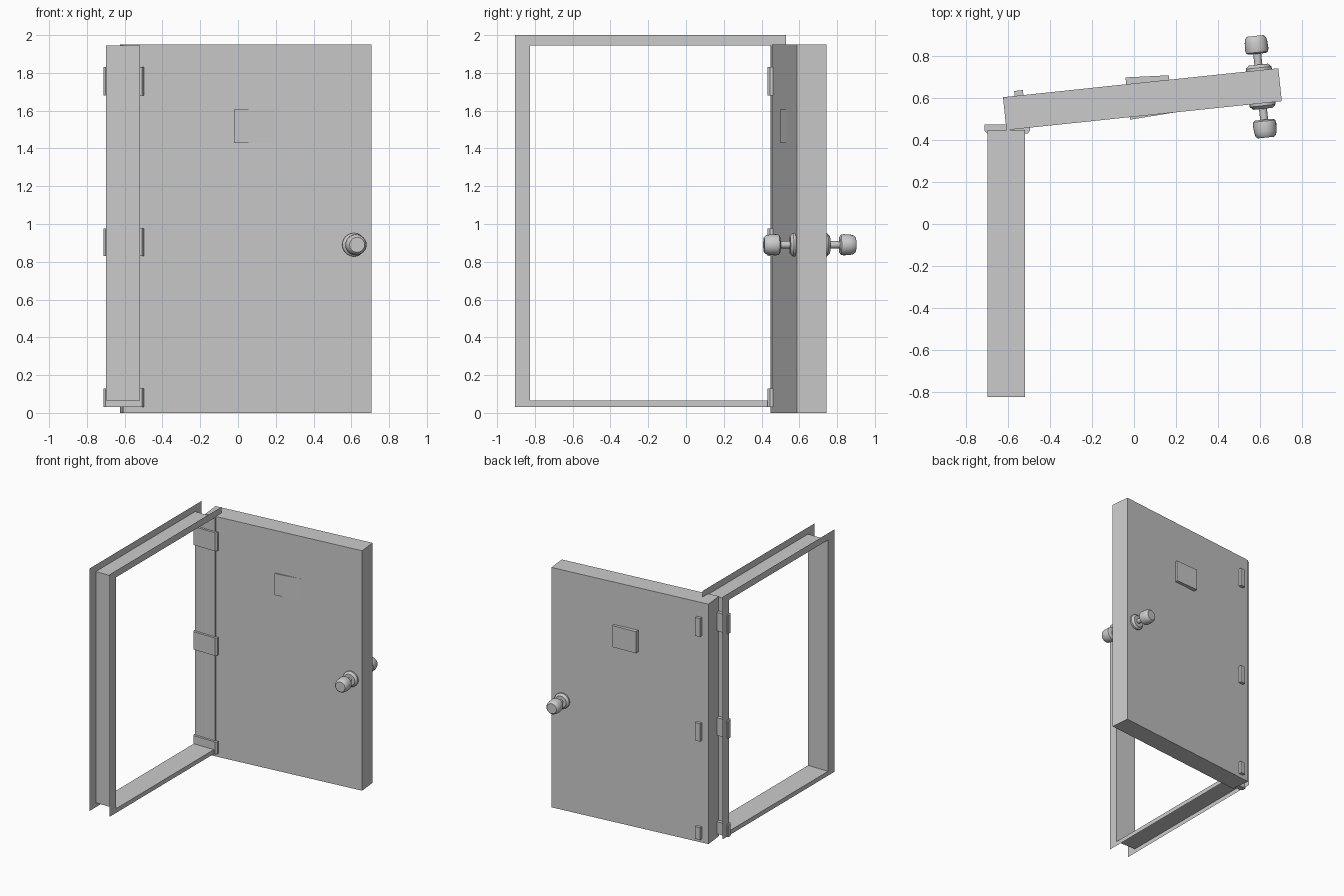
import bpy, bmesh, math
from mathutils import Matrix

if "Cube" in bpy.data.objects:
    bpy.data.objects.remove(bpy.data.objects["Cube"])

ANGLE = math.radians(6)
DOOR_C = (0.04, 0.596)
HINGES = [(0.03, 0.13), (0.83, 0.975), (1.68, 1.83)]


def make_object(name, bm, matrix=None):
    me = bpy.data.meshes.new(name)
    bm.to_mesh(me)
    bm.free()
    ob = bpy.data.objects.new(name, me)
    bpy.context.collection.objects.link(ob)
    if matrix:
        ob.matrix_world = matrix
    return ob


def prism(name, outline, z0, z1, matrix=None):
    """Extrude a plan-view outline from z0 to z1."""
    bm = bmesh.new()
    face = bm.faces.new([bm.verts.new((x, y, z0)) for x, y in outline])
    ext = bmesh.ops.extrude_face_region(bm, geom=[face])
    for v in ext["geom"]:
        if isinstance(v, bmesh.types.BMVert):
            v.co.z = z1
    bmesh.ops.recalc_face_normals(bm, faces=bm.faces)
    return make_object(name, bm, matrix)


def rect(x0, x1, y0, y1):
    return [(x0, y0), (x1, y0), (x1, y1), (x0, y1)]


# Door leaf, swung open
door_mat = Matrix.Translation((*DOOR_C, 0)) @ Matrix.Rotation(ANGLE, 4, "Z")
prism("door_leaf", rect(-0.661, 0.661, -0.079, 0.079), 0.0, 1.95, door_mat)

# Sheet-metal frame: flange, tunnel lining, flange swept round the opening
bm = bmesh.new()
outer = rect(-0.905, 0.53, 0.03, 2.0)
inner = rect(-0.825, 0.45, 0.065, 1.945)
rings = [[bm.verts.new((x, y, z)) for y, z in loop]
         for x, loop in ((-0.7, outer), (-0.7, inner), (-0.52, inner), (-0.52, outer))]
for a, b in zip(rings, rings[1:]):
    for i in range(4):
        j = (i + 1) % 4
        bm.faces.new((a[i], a[j], b[j], b[i]))
bmesh.ops.recalc_face_normals(bm, faces=bm.faces)
make_object("door_frame", bm)

# Hinge plates on the frame and on the back of the leaf
frame_plate = [(-0.713, 0.476), (-0.713, 0.445), (-0.702, 0.432),
               (-0.508, 0.432), (-0.497, 0.445), (-0.497, 0.476)]
for i, (z0, z1) in enumerate(HINGES):
    prism(f"frame_hinge_{i}", frame_plate, z0, z1)
    prism(f"leaf_hinge_{i}", rect(-0.605, -0.563, 0.07, 0.103), z0, z1, door_mat)

# Viewing panel: raised on the back, sinking into the leaf on the front
prism("back_panel", [(-0.038, 0.66), (0.168, 0.66), (0.166, 0.71), (-0.04, 0.7)], 1.43, 1.605)
prism("front_panel", [(-0.02, 0.498), (0.19, 0.532), (0.19, 0.56), (-0.02, 0.56)], 1.43, 1.605)

# Turned knobs with rosettes: (distance from leaf centre, radius)
profile = [(0.07, 0), (0.07, 0.062), (0.091, 0.062), (0.1, 0.052), (0.106, 0.046),
           (0.106, 0.019), (0.158, 0.019), (0.158, 0.042), (0.165, 0.053),
           (0.18, 0.056), (0.215, 0.054), (0.235, 0.049), (0.244, 0.04), (0.244, 0)]
for name, side in (("front_knob", -1), ("back_knob", 1)):
    bm = bmesh.new()
    verts = [bm.verts.new((r, side * d, 0)) for d, r in profile]
    edges = [bm.edges.new(p) for p in zip(verts, verts[1:])]
    bmesh.ops.spin(bm, geom=verts + edges, cent=(0, 0, 0), axis=(0, 1, 0),
                   angle=math.tau, steps=24)
    bmesh.ops.remove_doubles(bm, verts=bm.verts, dist=1e-4)
    bmesh.ops.recalc_face_normals(bm, faces=bm.faces)
    knob = make_object(name, bm, door_mat @ Matrix.Translation((0.568, 0, 0.89)))
    bpy.context.view_layer.objects.active = knob
    bpy.ops.object.select_all(action="DESELECT")
    knob.select_set(True)
    bpy.ops.object.shade_smooth_by_angle(angle=math.radians(35))
